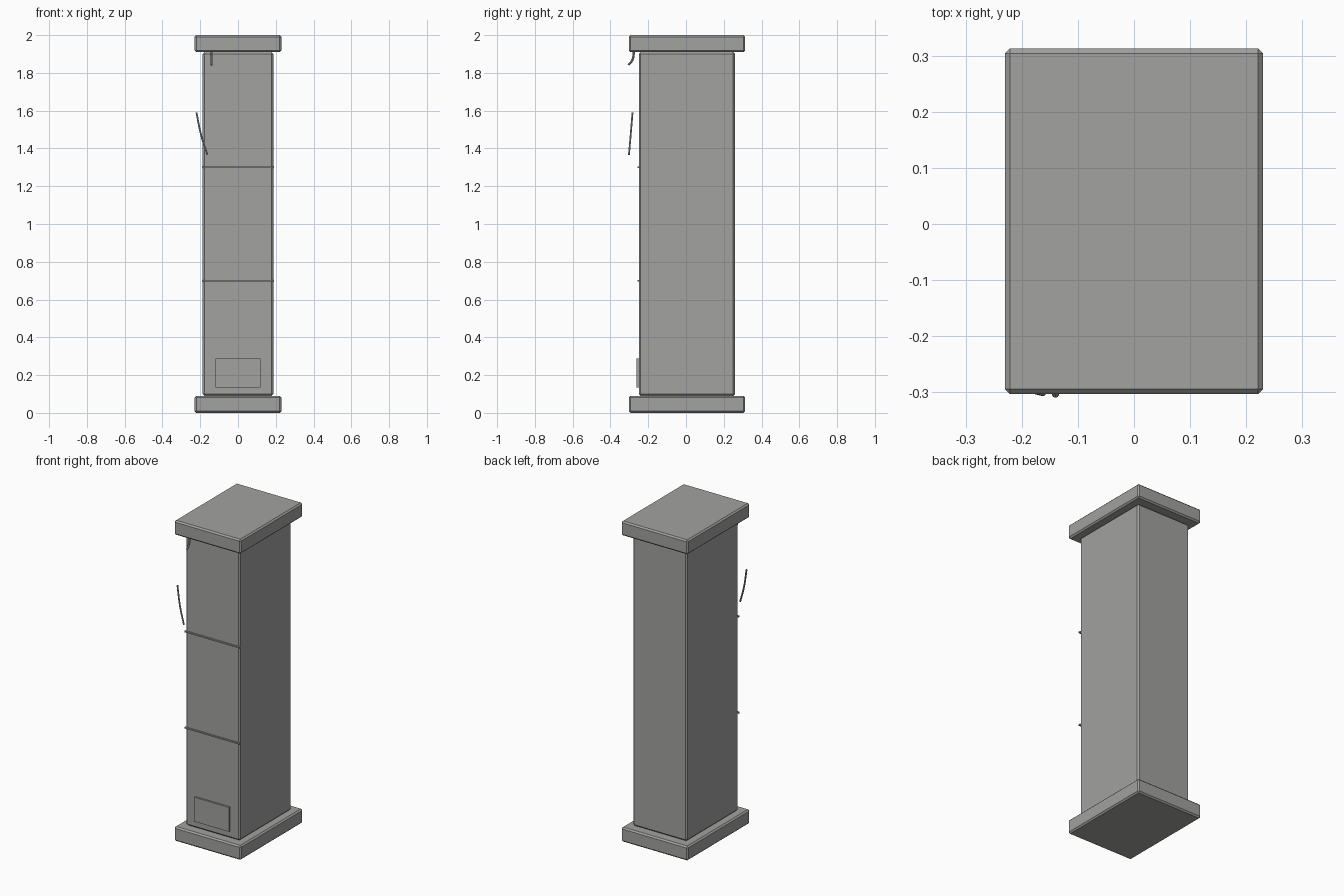
import bpy

if "Cube" in bpy.data.objects:
    bpy.data.objects.remove(bpy.data.objects["Cube"])

# One plain grey for the whole pillar
stone = bpy.data.materials.new("stone_grey")
stone.diffuse_color = (0.36, 0.36, 0.352, 1)
stone.use_nodes = True
stone.node_tree.nodes["Principled BSDF"].inputs["Base Color"].default_value = stone.diffuse_color


def box(name, lo, hi, bevel=0.0):
    """Box between two corners, with optional flat chamfer."""
    bpy.ops.mesh.primitive_cube_add(size=1)
    ob = bpy.context.object
    ob.name = name
    for v in ob.data.vertices:
        v.co = [(a + b) / 2 + c * (b - a) for a, b, c in zip(lo, hi, v.co)]
    ob.data.materials.append(stone)
    if bevel:
        m = ob.modifiers.new("chamfer", 'BEVEL')
        m.width = bevel
        m.segments = 1
    return ob


def wire(name, points, radius):
    """Thin smooth tube through a few points."""
    cu = bpy.data.curves.new(name, 'CURVE')
    cu.dimensions = '3D'
    cu.bevel_depth = radius
    cu.bevel_resolution = 2
    cu.resolution_u = 6
    cu.use_fill_caps = True
    sp = cu.splines.new('BEZIER')
    sp.bezier_points.add(len(points) - 1)
    for bp, p in zip(sp.bezier_points, points):
        bp.co = p
        bp.handle_left_type = bp.handle_right_type = 'AUTO'
    cu.materials.append(stone)
    ob = bpy.data.objects.new(name, cu)
    bpy.context.collection.objects.link(ob)
    bpy.ops.object.select_all(action='DESELECT')
    ob.select_set(True)
    bpy.context.view_layer.objects.active = ob
    bpy.ops.object.convert(target='MESH')
    bpy.ops.object.shade_smooth_by_angle()


# Plinth, shaft and cap
for name, z in (("base_plinth", 0.0), ("top_cap", 1.91)):
    box(name, (-0.23, -0.303, z), (0.23, 0.313, z + 0.09), 0.009)
box("shaft", (-0.187, -0.25, 0.09), (0.187, 0.26, 1.91), 0.01)

# Thin seam strips across the front
for i, z in enumerate((0.7, 1.3)):
    box(f"seam_strip_{i + 1}", (-0.19, -0.258, z - 0.004), (0.19, -0.245, z + 0.004))

# Shallow plate near the foot of the front
box("front_plate", (-0.12, -0.261, 0.135), (0.12, -0.245, 0.287))

# Loose curved wires at the upper left of the front
wire("upper_wire", [(-0.14, -0.275, 1.915), (-0.14, -0.284, 1.868),
                    (-0.14, -0.305, 1.842)], 0.006)
wire("lower_wire", [(-0.22, -0.283, 1.59), (-0.195, -0.293, 1.47),
                    (-0.162, -0.302, 1.367)], 0.005)
